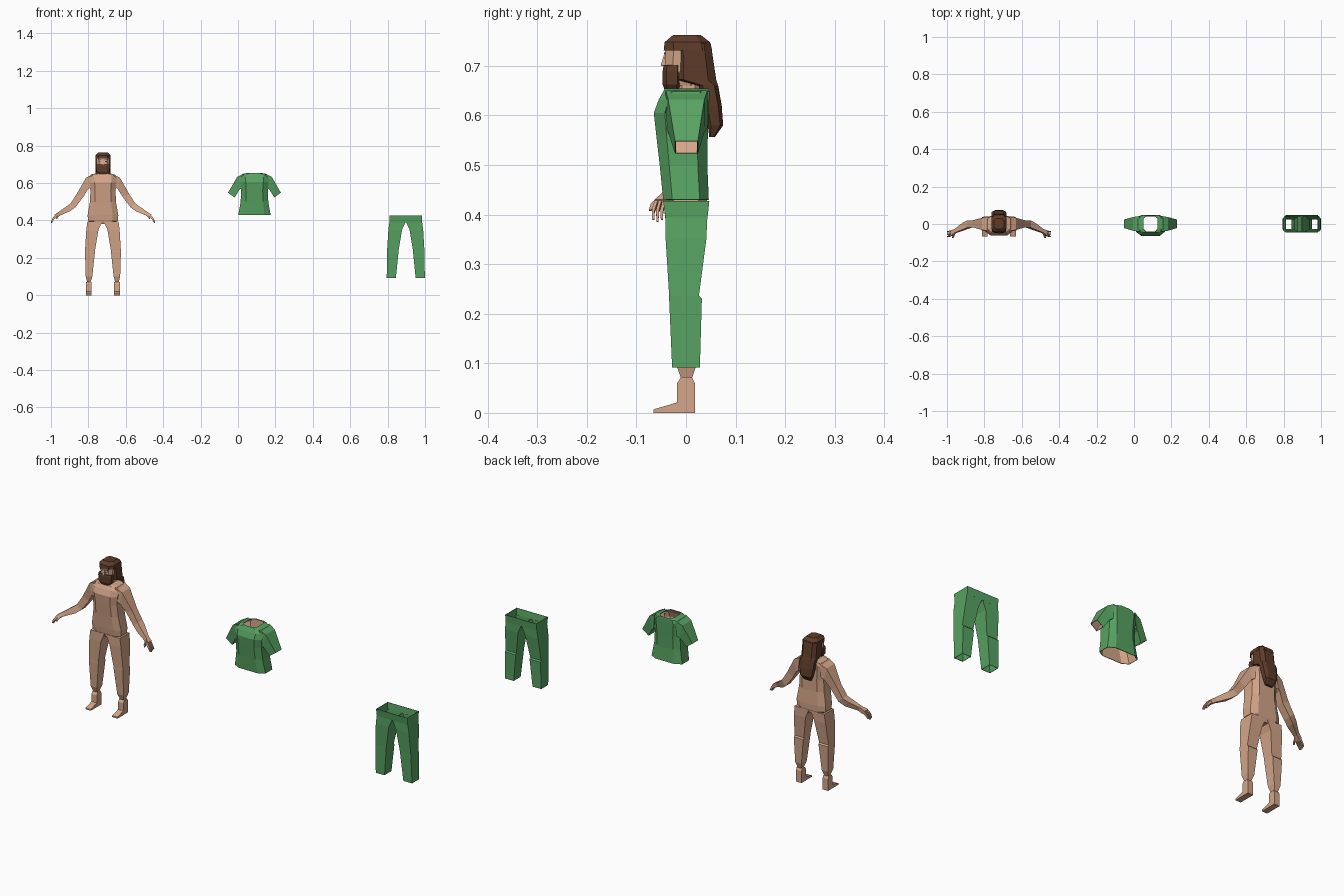
import bpy
import bmesh

cube = bpy.data.objects.get("Cube")
if cube:
    bpy.data.objects.remove(cube, do_unlink=True)

BODY_X, SHIRT_X, TROUSERS_X = -0.722, 0.088, 0.897


def material(name, rgb):
    mat = bpy.data.materials.new(name)
    mat.use_nodes = True
    mat.diffuse_color = (*rgb, 1)
    mat.node_tree.nodes["Principled BSDF"].inputs["Base Color"].default_value = (*rgb, 1)
    return mat


skin = material("skin", (0.66, 0.38, 0.25))
green = material("green cloth", (0.095, 0.36, 0.12))
brown = material("brown hair", (0.11, 0.045, 0.022))
white = material("eye white", (0.8, 0.8, 0.78))
dark = material("eye dark", (0.03, 0.02, 0.02))


def octagon(z, w, front, back):
    """Horizontal eight-sided ring with chamfered corners."""
    mid, half = (front + back) / 2, (back - front) / 2
    k, c = w * 0.62, half * 0.6
    return [(-k, front, z), (k, front, z), (w, mid - c, z), (w, mid + c, z),
            (k, back, z), (-k, back, z), (-w, mid + c, z), (-w, mid - c, z)]


def rect(z, x0, x1, front, back):
    """Horizontal four-sided ring."""
    return [(x0, front, z), (x1, front, z), (x1, back, z), (x0, back, z)]


def limb(xu, zu, xl, zl, front, back):
    """Four-sided ring across a sloping limb, from an upper and a lower edge."""
    return [(xu, front, zu), (xu, back, zu), (xl, back, zl), (xl, front, zl)]


def box(x, y, z, sx, sy, sz):
    return [rect(h, x - sx, x + sx, y - sy, y + sy) for h in (z - sz, z + sz)]


def build(name, lofts, mats, cx, side=1, capped=True, cloth=False, cut=None):
    """Skin each list of rings into one flat-shaded object."""
    bm = bmesh.new()
    for rings in lofts:
        rows = [[bm.verts.new((side * x, y, z)) for x, y, z in ring] for ring in rings]
        for a, b in zip(rows, rows[1:]):
            n = len(a)
            for i in range(n):
                j = (i + 1) % n
                bm.faces.new((a[i], a[j], b[j], b[i]))
        if capped:
            bm.faces.new(rows[0])
            bm.faces.new(rows[-1])
    bmesh.ops.recalc_face_normals(bm, faces=bm.faces)
    if cut:
        bmesh.ops.delete(bm, geom=[f for f in bm.faces if cut(f)], context="FACES")
    mesh = bpy.data.meshes.new(name)
    bm.to_mesh(mesh)
    bm.free()
    for mat in mats:
        mesh.materials.append(mat)
    obj = bpy.data.objects.new(name, mesh)
    obj.location.x = cx
    bpy.context.collection.objects.link(obj)
    if cloth:
        mod = obj.modifiers.new("cloth thickness", "SOLIDIFY")
        mod.thickness = 0.003
        mod.offset = -1
        mod.material_offset = len(mats) - 1
    return obj


SIDES = (("left", 1), ("right", -1))

# Torso shape shared by the body and the shirt: height, half width, front, back
trunk = [(0.43, 0.086, -0.046, 0.046), (0.5, 0.074, -0.053, 0.043),
         (0.56, 0.071, -0.06, 0.044), (0.605, 0.076, -0.065, 0.046),
         (0.632, 0.08, -0.055, 0.047), (0.648, 0.066, -0.046, 0.047),
         (0.654, 0.038, -0.043, 0.046)]
# Upper arm shape shared by the arm and the sleeve
upper_arm = [(0.058, 0.65, 0.064, 0.575, -0.041, 0.043),
             (0.093, 0.632, 0.079, 0.566, -0.036, 0.037),
             (0.141, 0.548, 0.106, 0.523, -0.022, 0.024)]
# Leg shape shared by the body and the trousers: height, inside, outside, front, back
leg = [(0.395, 0.0, 0.087, -0.041, 0.043), (0.35, 0.02, 0.093, -0.041, 0.041),
       (0.236, 0.039, 0.1, -0.034, 0.026), (0.23, 0.039, 0.1, -0.034, 0.032)]

# Body torso with hips
g = 0.004
hips = [octagon(0.38, 0.05, -0.03, 0.034), octagon(0.4, 0.08, -0.038, 0.041)]
body_trunk = [octagon(z - g / 2, w - g, f + g, b - g) for z, w, f, b in trunk]
build("body_torso", [hips + body_trunk], [skin], BODY_X)
build("neck", [[octagon(0.63, 0.027, -0.02, 0.028), octagon(0.69, 0.023, -0.014, 0.026)]],
      [skin], BODY_X)

# Arms, hands, legs and feet
forearm = [(0.172, 0.492, 0.148, 0.47, -0.02, 0.018), (0.195, 0.475, 0.175, 0.45, -0.03, 0.006),
           (0.238, 0.445, 0.226, 0.428, -0.047, -0.027)]
for label, s in SIDES:
    arm = [limb(xu - g / 2, zu - g, xl, zl + g / 2, f + g, b - g)
           for xu, zu, xl, zl, f, b in upper_arm]
    arm += [limb(*row) for row in forearm]
    build(label + "_arm", [arm], [skin], BODY_X, s)

    palm = [limb(*forearm[-1]), limb(0.259, 0.43, 0.248, 0.414, -0.064, -0.034)]
    fingers = []
    for i in range(4):
        y = -0.06 + i * 0.0075
        tip = y * 1.15 + 0.003
        drop = 0.004 * abs(i - 1)
        fingers.append([limb(0.258, 0.428, 0.249, 0.416, y - 0.003, y + 0.003),
                        limb(0.271, 0.41, 0.264, 0.404, tip - 0.003, tip + 0.003),
                        limb(0.278, 0.386 + drop, 0.273, 0.385 + drop, tip - 0.002, tip + 0.002)])
    thumb = [limb(0.242, 0.438, 0.234, 0.428, -0.052, -0.04),
             limb(0.249, 0.423, 0.241, 0.417, -0.071, -0.063),
             limb(0.251, 0.409, 0.246, 0.407, -0.075, -0.07)]
    build(label + "_hand", [palm, thumb] + fingers, [skin], BODY_X, s)

    rings = [rect(z, a + g, b - g, f + g, k - g) for z, a, b, f, k in leg]
    rings += [rect(0.1, 0.057, 0.092, -0.021, 0.022), rect(0.07, 0.066, 0.084, -0.01, 0.012)]
    build(label + "_leg", [rings], [skin], BODY_X, s)

    profile = [(-0.066, 0), (0.018, 0), (0.018, 0.06), (0.012, 0.072), (-0.01, 0.072),
               (-0.018, 0.06), (-0.018, 0.021), (-0.066, 0.007)]
    foot = [[(x, y, z) for y, z in profile] for x in (0.06, 0.09)]
    build(label + "_foot", [foot], [skin], BODY_X, s)

# Head, nose and beard
head = [octagon(0.66, 0.026, -0.036, 0.02), octagon(0.69, 0.034, -0.042, 0.035),
        octagon(0.735, 0.036, -0.042, 0.042), octagon(0.752, 0.028, -0.03, 0.035)]
build("head", [head], [skin], BODY_X)
nose = [rect(0.7, -0.006, 0.006, -0.05, -0.04), rect(0.704, -0.006, 0.006, -0.05, -0.04),
        rect(0.724, -0.003, 0.003, -0.044, -0.04)]
build("nose", [nose], [skin], BODY_X)
beard = [octagon(0.648, 0.024, -0.042, -0.018), octagon(0.662, 0.034, -0.047, -0.01),
         octagon(0.69, 0.037, -0.047, -0.01), octagon(0.702, 0.036, -0.045, -0.01)]
build("beard", [beard], [brown], BODY_X)

# Eyes and brows as thin plates
for label, s in SIDES:
    build(label + "_eye_white", [box(0.015, -0.042, 0.716, 0.007, 0.001, 0.003)],
          [white], BODY_X, s)
    build(label + "_iris", [box(0.015, -0.0425, 0.716, 0.003, 0.001, 0.003)],
          [dark], BODY_X, s)
    build(label + "_brow", [box(0.015, -0.0425, 0.725, 0.008, 0.0015, 0.0015)],
          [brown], BODY_X, s)

# Hair: cap with fringe, and long hair down the back
cap = [octagon(0.731, 0.041, -0.045, 0.053), octagon(0.748, 0.04, -0.043, 0.048),
       octagon(0.762, 0.026, -0.026, 0.03)]
build("hair_cap", [cap], [brown], BODY_X)
mane = [octagon(0.745, 0.04, -0.02, 0.05), octagon(0.672, 0.041, -0.021, 0.061),
        octagon(0.66, 0.041, 0.026, 0.065), octagon(0.62, 0.038, 0.036, 0.072),
        octagon(0.58, 0.031, 0.044, 0.075), octagon(0.556, 0.02, 0.047, 0.058)]
build("long_hair", [mane], [brown], BODY_X)


# Shirt: open shell with a skin-coloured lining
def arm_hole(face):
    return abs(face.normal.x) > 0.8 and 0.6 < face.calc_center_median().z < 0.635


build("shirt_body", [[octagon(*row) for row in trunk]], [green, skin], SHIRT_X,
      capped=False, cloth=True, cut=arm_hole)
for label, s in SIDES:
    build(label + "_sleeve", [[limb(*row) for row in upper_arm]], [green, skin], SHIRT_X, s,
          capped=False, cloth=True)

# Trousers: waistband and two open legs
waist = [rect(0.39, -0.087, 0.087, -0.041, 0.043), rect(0.427, -0.088, 0.088, -0.046, 0.047)]
build("waistband", [waist], [green], TROUSERS_X, capped=False, cloth=True)
for label, s in SIDES:
    rings = [rect(*row) for row in leg] + [rect(0.092, 0.053, 0.102, -0.028, 0.028)]
    build(label + "_trouser_leg", [rings], [green], TROUSERS_X, s, capped=False, cloth=True)
